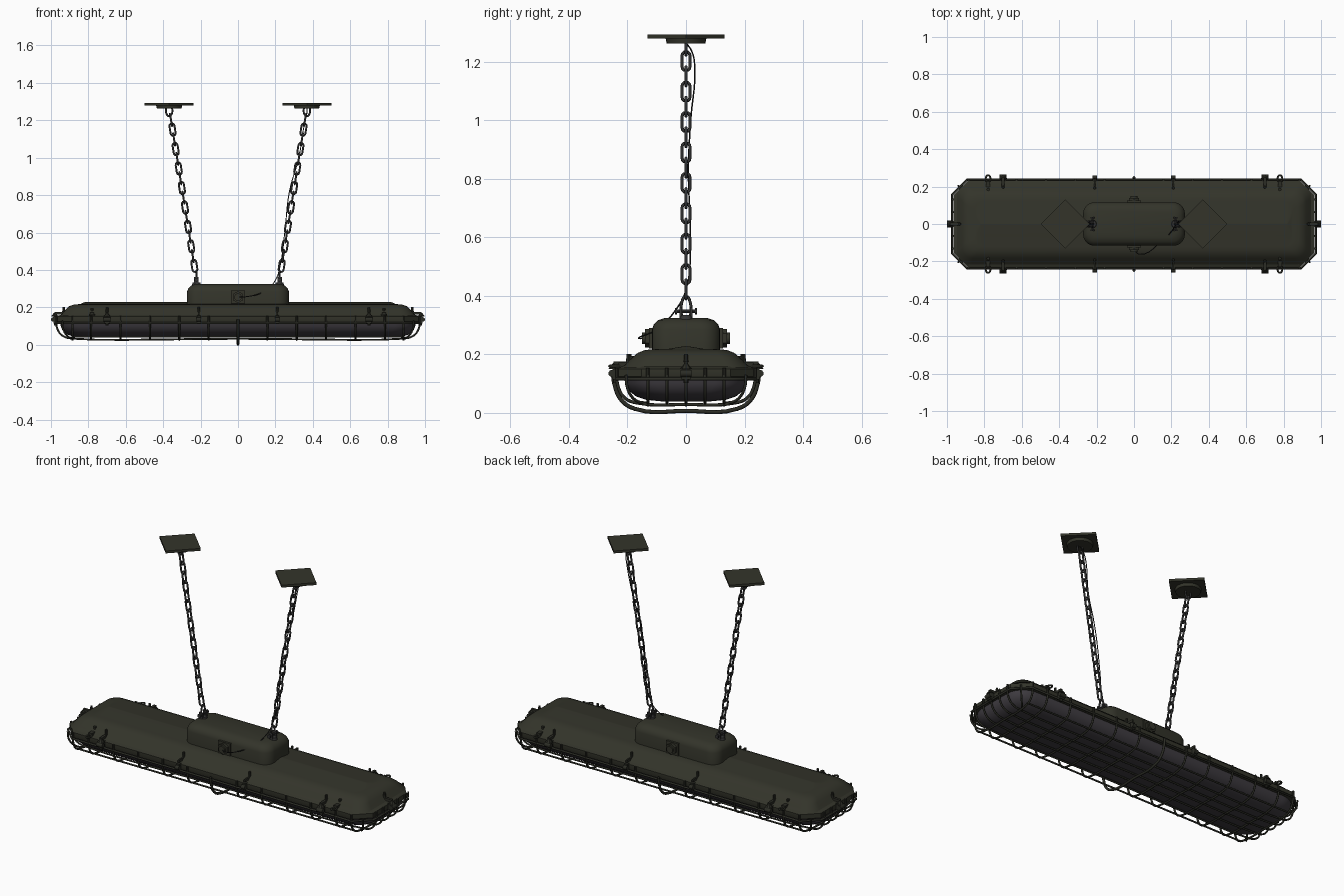
import bpy, bmesh, math
from mathutils import Matrix, Vector

if "Cube" in bpy.data.objects:
    bpy.data.objects.remove(bpy.data.objects["Cube"])


def material(name, rgb):
    m = bpy.data.materials.new(name)
    m.use_nodes = True
    m.diffuse_color = (*rgb, 1)
    bsdf = m.node_tree.nodes["Principled BSDF"]
    bsdf.inputs["Base Color"].default_value = (*rgb, 1)
    bsdf.inputs["Roughness"].default_value = 0.6
    return m


OLIVE = material("dark olive paint", (0.033, 0.034, 0.023))
CAGE = material("dark cage wire", (0.024, 0.025, 0.018))
STEEL = material("chain steel", (0.034, 0.034, 0.034))
GLASS = material("smoky glass", (0.05, 0.045, 0.053))
RUBBER = material("black rubber", (0.015, 0.015, 0.015))


def add_object(name, mesh, mat, smooth=35):
    ob = bpy.data.objects.new(name, mesh)
    bpy.context.collection.objects.link(ob)
    if not mesh.materials:
        mesh.materials.append(mat)
    bpy.ops.object.select_all(action='DESELECT')
    ob.select_set(True)
    bpy.context.view_layer.objects.active = ob
    bpy.ops.object.shade_smooth_by_angle(angle=math.radians(smooth))
    return ob


def finish(name, bm, mat, smooth=35):
    bmesh.ops.recalc_face_normals(bm, faces=bm.faces)
    mesh = bpy.data.meshes.new(name)
    bm.to_mesh(mesh)
    bm.free()
    return add_object(name, mesh, mat, smooth)


def tubes(name, paths, radius, mat, cyclic=False, straight=False):
    """Round wires through the given points, as one mesh."""
    cu = bpy.data.curves.new(name, 'CURVE')
    cu.dimensions = '3D'
    cu.bevel_depth, cu.bevel_resolution, cu.resolution_u = radius, 2, 5
    cu.use_fill_caps = True
    for pts in paths:
        sp = cu.splines.new('BEZIER')
        sp.bezier_points.add(len(pts) - 1)
        for bp, p in zip(sp.bezier_points, pts):
            bp.co = p
            bp.handle_left_type = bp.handle_right_type = 'VECTOR' if straight else 'AUTO'
        sp.use_cyclic_u = cyclic
    ob = bpy.data.objects.new(name, cu)
    bpy.context.collection.objects.link(ob)
    dg = bpy.context.evaluated_depsgraph_get()
    mesh = bpy.data.meshes.new_from_object(ob.evaluated_get(dg))
    bpy.data.objects.remove(ob)
    mesh.name = name
    mesh.materials.clear()
    return add_object(name, mesh, mat, 50)


def rounded_rect(hx, hy, r, steps):
    r = min(r, hx, hy)
    for k, (sx, sy) in enumerate([(1, 1), (-1, 1), (-1, -1), (1, -1)]):
        for i in range(steps + 1):
            a = (k + i / steps) * math.pi / 2
            yield sx * (hx - r) + r * math.cos(a), sy * (hy - r) + r * math.sin(a)


def loft(name, levels, mat, steps=6, smooth=35):
    """Stack of rounded rectangles: half length, half width, corner, height."""
    bm = bmesh.new()
    rings = [[bm.verts.new((x, y, z)) for x, y in rounded_rect(hx, hy, r, steps)]
             for hx, hy, r, z in levels]
    n = len(rings[0])
    for a, b in zip(rings, rings[1:]):
        for i in range(n):
            bm.faces.new((a[i], a[(i + 1) % n], b[(i + 1) % n], b[i]))
    bm.faces.new(rings[0])
    bm.faces.new(rings[-1])
    return finish(name, bm, mat, smooth)


def box(bm, centre, size, m=Matrix()):
    bmesh.ops.create_cube(bm, size=1, matrix=m @ Matrix.Translation(centre) @ Matrix.Diagonal((*size, 1)))


def cyl(bm, centre, r1, r2, depth, axis='Z', m=Matrix(), sides=16):
    rot = {'X': Matrix.Rotation(math.pi / 2, 4, 'Y'),
           'Y': Matrix.Rotation(math.pi / 2, 4, 'X'), 'Z': Matrix()}[axis]
    bmesh.ops.create_cone(bm, cap_ends=True, segments=sides, radius1=r1, radius2=r2,
                          depth=depth, matrix=m @ Matrix.Translation(centre) @ rot)


# Housing: flange with cut corners, domed lid, box on top
loft("flange", [(0.962, 0.228, 0.08, 0.118), (0.966, 0.232, 0.08, 0.124),
                (0.966, 0.232, 0.08, 0.15), (0.955, 0.222, 0.08, 0.158)], OLIVE, steps=1)
loft("lid", [(0.95, 0.22, 0.08, 0.155), (0.935, 0.2, 0.07, 0.172), (0.92, 0.183, 0.06, 0.19),
             (0.905, 0.165, 0.06, 0.205), (0.88, 0.142, 0.05, 0.214), (0.85, 0.12, 0.04, 0.217),
             (0.84, 0.06, 0.03, 0.219), (0.82, 0.004, 0.004, 0.228)], OLIVE)
loft("junction_box", [(0.272, 0.116, 0.06, 0.2), (0.272, 0.116, 0.06, 0.285),
                      (0.265, 0.11, 0.06, 0.303), (0.25, 0.095, 0.05, 0.317),
                      (0.225, 0.07, 0.04, 0.325)], OLIVE, smooth=40)

# Glass bowl
loft("glass_bowl", [(0.95, 0.212, 0.11, 0.125), (0.948, 0.208, 0.11, 0.1), (0.938, 0.195, 0.11, 0.076),
                    (0.918, 0.172, 0.11, 0.057), (0.885, 0.138, 0.1, 0.045),
                    (0.83, 0.08, 0.07, 0.039)], GLASS, smooth=60)

# Wire cage: cross ribs, long wires, corner wires and rim wire
rib_x = [s * x for x in (0.157, 0.314, 0.471, 0.628, 0.785, 0.885) for s in (-1, 1)]
half_rib = [(0.237, 0.13), (0.232, 0.09), (0.208, 0.05), (0.16, 0.033)]
rib = half_rib + [(0, 0.029)] + [(-y, z) for y, z in reversed(half_rib)]
tubes("cage_ribs", [[(x, y, z) for y, z in rib] for x in rib_x], 0.0055, CAGE)
half_long = [(0.972, 0.13), (0.966, 0.085), (0.935, 0.046), (0.87, 0.032)]
long_wire = half_long + [(0, 0.032)] + [(-x, z) for x, z in reversed(half_long)]
wire_y = (-0.13, -0.065, 0, 0.065, 0.13)
tubes("cage_long_wires", [[(x, y, z) for x, z in long_wire] for y in wire_y], 0.005, CAGE)
tubes("cage_side_wires", [[(-0.89, y, 0.043), (0.89, y, 0.043)] for y in (-0.195, 0.195)], 0.005, CAGE)
tubes("cage_corner_wires", [[(sx * x, sy * y, z) for x, y, z in
      ((0.94, 0.205, 0.13), (0.935, 0.2, 0.085), (0.91, 0.175, 0.045), (0.87, 0.13, 0.032))]
      for sx in (-1, 1) for sy in (-1, 1)], 0.005, CAGE)
rim = list(rounded_rect(0.972, 0.237, 0.08, 1))
tubes("cage_rim", [[(x, y, 0.116) for x, y in rim]], 0.006, CAGE, cyclic=True, straight=True)
hoop_half = [(0.25, 0.135), (0.245, 0.1), (0.222, 0.045), (0.175, 0.014)]
hoop = hoop_half + [(0, 0.007)] + [(-y, z) for y, z in reversed(hoop_half)]
tubes("centre_hoop", [[(0, y, z) for y, z in hoop]], 0.007, CAGE)

# Pointed studs where the wires meet the flange
bm = bmesh.new()
for x in rib_x:
    for s in (-1, 1):
        cyl(bm, (x, s * 0.236, 0.138), 0.006, 0.006, 0.03, sides=8)
for y in wire_y:
    for s in (-1, 1):
        cyl(bm, (s * 0.97, y, 0.138), 0.006, 0.006, 0.03, sides=8)
finish("wire_studs", bm, CAGE)

# Latches, built facing +x and turned outwards
def latch(name, x, y, angle, big):
    m = Matrix.Translation((x, y, 0)) @ Matrix.Rotation(angle, 4, 'Z')
    bm = bmesh.new()
    w = 0.03 if big else 0.018
    box(bm, (0.002, 0, 0.135), (0.026, w, 0.042), m)
    cyl(bm, (0.016, 0, 0.135), 0.012, 0.012, w * 1.3, 'Y', m)
    box(bm, (-0.02, 0, 0.168), (0.06, w * 0.5, 0.014), m)
    cyl(bm, (-0.04, 0, 0.182), 0.009, 0.006, 0.04, 'Z', m, 8)
    if big:
        cyl(bm, (0.008, 0, 0.16), 0.02, 0.005, 0.02, 'Z', m, 8)
        cyl(bm, (0.004, 0, 0.112), 0.008, 0.008, 0.02, 'Z', m, 8)
    finish(name, bm, CAGE)


for s, side in ((1, "back"), (-1, "front")):
    for x in (-0.7, 0.7):
        latch(side + "_latch", x, s * 0.237, s * math.pi / 2, True)
    for x in (-0.21, 0.21):
        latch(side + "_clip", x, s * 0.232, s * math.pi / 2, False)
    # Eyelets beside the latches
    tubes(side + "_eyelets", [[(x + dx, s * y, 0.16) for dx, y in
          ((-0.011, 0.235), (-0.011, 0.25), (0, 0.261), (0.011, 0.25), (0.011, 0.235), (0, 0.222))]
          for x in (-0.78, 0.78)], 0.005, CAGE, cyclic=True)
    bm = bmesh.new()
    for x in (-0.78, 0.78):
        box(bm, (x, s * 0.205, 0.165), (0.022, 0.05, 0.016))
        cyl(bm, (x, s * 0.185, 0.185), 0.008, 0.008, 0.02, sides=8)
    finish(side + "_eyelet_bases", bm, CAGE)
    # Cable gland on the junction box
    bm = bmesh.new()
    box(bm, (0, s * 0.118, 0.255), (0.075, 0.016, 0.07))
    cyl(bm, (0, s * 0.128, 0.255), 0.032, 0.032, 0.024, 'Y', sides=6)
    cyl(bm, (0, s * 0.138, 0.255), 0.02, 0.02, 0.024, 'Y')
    finish(side + "_cable_gland", bm, OLIVE)
latch("left_end_latch", 0.972, 0, 0, True)
latch("right_end_latch", -0.972, 0, math.pi, True)

# Chains, their brackets and the diamond ceiling plates
def link_path(width, length):
    w, h = width / 2, length / 2 - width / 2
    arc = [i * math.pi / 6 for i in range(7)]
    return ([(w * math.cos(a), 0, h + w * math.sin(a)) for a in arc] +
            [(-w * math.cos(a), 0, -h - w * math.sin(a)) for a in arc])


link = tubes("chain_link", [link_path(0.027, 0.066)], 0.0052, STEEL, cyclic=True, straight=True)
link_mesh = link.data
bpy.data.objects.remove(link)
for s, side in ((1, "left"), (-1, "right")):
    d = Vector((s * 0.16, 0, 1)).normalized()
    tilt = Vector((0, 0, 1)).rotation_difference(d).to_matrix().to_4x4()
    for i in range(16):
        z = 0.422 + 0.052 * i
        ob = bpy.data.objects.new(side + "_chain_link", link_mesh)
        bpy.context.collection.objects.link(ob)
        ob.matrix_world = (Matrix.Translation((s * (0.222 + 0.16 * (z - 0.35)), 0, z)) @ tilt
                           @ Matrix.Rotation(i % 2 * math.pi / 2, 4, 'Z'))
    x = s * 0.222
    tubes(side + "_shackle", [[(x, -0.016, 0.335), (x, -0.015, 0.375), (x, 0, 0.398),
                               (x, 0.015, 0.375), (x, 0.016, 0.335)]], 0.005, STEEL)
    bm = bmesh.new()
    cyl(bm, (x, 0, 0.326), 0.024, 0.02, 0.016)
    for y in (-0.018, 0.018):
        box(bm, (x, y, 0.344), (0.024, 0.008, 0.034))
    cyl(bm, (x, 0, 0.347), 0.006, 0.006, 0.075, 'Y', sides=8)
    for y in (-0.034, 0.034):
        cyl(bm, (x, y, 0.347), 0.011, 0.011, 0.008, 'Y', sides=6)
    finish(side + "_chain_bracket", bm, STEEL)

    px = s * 0.368
    tubes(side + "_ceiling_loop", [[(px - 0.015, 0, 1.27), (px - 0.016, 0, 1.24), (px, 0, 1.222),
                                    (px + 0.016, 0, 1.24), (px + 0.015, 0, 1.27)]], 0.005, STEEL)
    bm = bmesh.new()
    cyl(bm, (px, 0, 1.272), 0.066, 0.07, 0.018, sides=24)
    box(bm, (0, 0, 0), (0.185, 0.185, 0.014),
        Matrix.Translation((px, 0, 1.286)) @ Matrix.Rotation(math.pi / 4, 4, 'Z'))
    finish(side + "_ceiling_plate", bm, OLIVE)

# Power cable from the front gland up the left chain
tubes("power_cable", [[(0, -0.14, 0.255), (0.03, -0.162, 0.255), (0.14, -0.1, 0.285), (0.2, -0.04, 0.345),
                       (0.225, 0, 0.42), (0.25, 0.015, 0.6), (0.275, 0.008, 0.82), (0.325, 0.016, 1),
                       (0.355, 0.03, 1.18), (0.368, 0.02, 1.235), (0.368, 0, 1.265)]], 0.0025, RUBBER)
